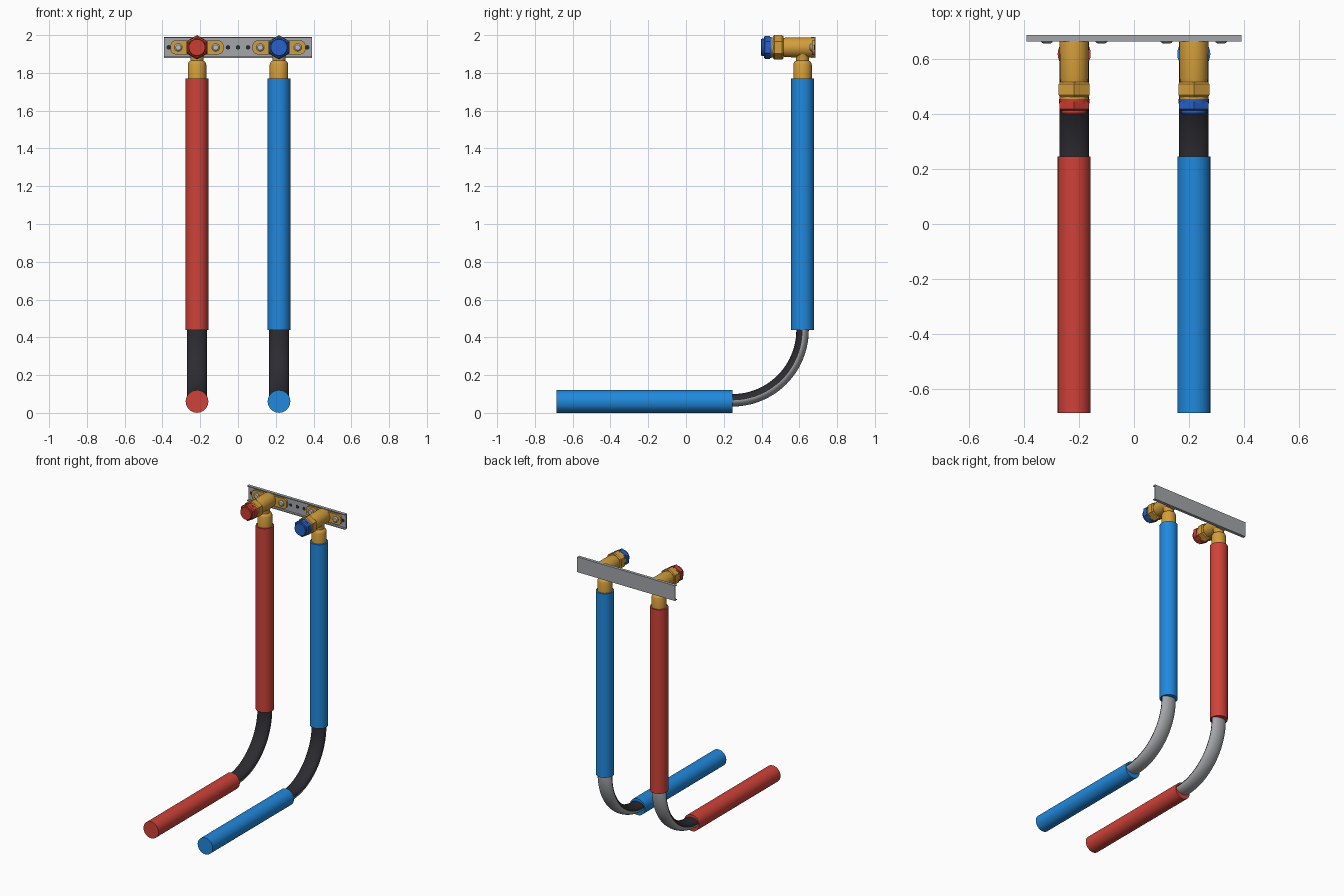
import bpy, bmesh, math
from mathutils import Matrix, Vector

if "Cube" in bpy.data.objects:
    bpy.data.objects.remove(bpy.data.objects["Cube"])


def material(name, rgb):
    m = bpy.data.materials.new(name)
    m.diffuse_color = (*rgb, 1)
    m.use_nodes = True
    m.node_tree.nodes["Principled BSDF"].inputs["Base Color"].default_value = m.diffuse_color
    return m


RED = material("red sleeve", (0.62, 0.055, 0.04))
BLUE = material("blue sleeve", (0.015, 0.25, 0.73))
PLUG_RED = material("red plug", (0.60, 0.045, 0.03))
PLUG_BLUE = material("blue plug", (0.02, 0.12, 0.58))
BRASS = material("brass", (0.65, 0.34, 0.045))
BLACK = material("black", (0.024, 0.024, 0.03))
STEEL = material("grey steel", (0.37, 0.38, 0.40))
SCREW = material("light steel", (0.52, 0.52, 0.53))

FORWARD = Matrix.Rotation(math.pi / 2, 4, 'X')   # local z -> -y
UP = Matrix.Identity(4)
TAP_Z = 1.935
PIPE_Y = 0.617
PIPE_Z = 0.0625


def finish(name, bm, mats, smooth=True):
    bmesh.ops.recalc_face_normals(bm, faces=bm.faces)
    mesh = bpy.data.meshes.new(name)
    bm.to_mesh(mesh)
    bm.free()
    ob = bpy.data.objects.new(name, mesh)
    bpy.context.collection.objects.link(ob)
    for m in mats:
        mesh.materials.append(m)
    if smooth:
        bpy.ops.object.select_all(action='DESELECT')
        ob.select_set(True)
        bpy.context.view_layer.objects.active = ob
        bpy.ops.object.shade_smooth_by_angle(angle=math.radians(35))
    return ob


def loft(bm, rings, closed=True):
    """Skin rings of points, cap both ends; returns the side faces."""
    rows = [[bm.verts.new(p) for p in ring] for ring in rings]
    n = len(rows[0])
    sides = []
    for a, b in zip(rows, rows[1:]):
        for i in range(n):
            j = (i + 1) % n
            sides.append((i, bm.faces.new((a[i], a[j], b[j], b[i]))))
    bm.faces.new(rows[0])
    bm.faces.new(rows[-1])
    return sides


def lathe(name, profile, loc, turn, mat, sides=32):
    """Solid of revolution from (radius, height) points; 6 sides gives a hex."""
    bm = bmesh.new()
    place = Matrix.Translation(loc) @ turn
    rings = []
    for r, h in profile:
        angles = [math.pi / 2 + 2 * math.pi * i / sides for i in range(sides)]
        rings.append([place @ Vector((r * math.cos(a), r * math.sin(a), h)) for a in angles])
    loft(bm, rings)
    return finish(name, bm, [mat], sides > 6)


def extrude_y(name, outline, y0, y1, mat):
    """Prism of an (x, z) outline between two y values."""
    bm = bmesh.new()
    loft(bm, [[(x, y, z) for x, z in outline] for y in (y0, y1)])
    return finish(name, bm, [mat])


def bend(name, x):
    """Flattened tube: black on the inner half, steel support on the outer half."""
    bm = bmesh.new()
    n, steps, radius = 32, 24, PIPE_Y - 0.245
    cy, cz = 0.245, PIPE_Z + 0.004 + radius
    rings = []
    for s in range(steps + 1):
        t = math.pi / 2 * s / steps
        out = Vector((0, math.sin(t), -math.cos(t)))
        ring = []
        for i in range(n):
            a = 2 * math.pi * i / n
            ring.append(Vector((x + 0.054 * math.cos(a), cy, cz))
                        + out * (radius + 0.033 * math.sin(a)))
        rings.append(ring)
    for i, face in loft(bm, rings):
        face.material_index = 1 if i < n // 2 else 0
    return finish(name, bm, [BLACK, STEEL])


def tap_set(side, x, sleeve, plug):
    # insulating sleeves and the bent pipe between them
    lathe(side + "_upper_sleeve", [(0.06, 0.44), (0.06, 1.77)], (x, PIPE_Y, 0), UP, sleeve)
    lathe(side + "_lower_sleeve", [(0.06, -0.245), (0.06, 0.685)], (x, 0, 0.0605), FORWARD, sleeve)
    bend(side + "_pipe_bend", x)
    # brass elbow: collar with neck, then the forward body
    lathe(side + "_elbow_collar",
          [(0.049, 1.765), (0.049, 1.845), (0.044, 1.858), (0.034, 1.865),
           (0.034, 1.88), (0.042, 1.91)], (x, PIPE_Y, 0), UP, BRASS)
    axis = (x, 0, TAP_Z)
    lathe(side + "_elbow_body",
          [(0.05, -0.679), (0.053, -0.66), (0.052, -0.53), (0.047, -0.505)], axis, FORWARD, BRASS)
    lathe(side + "_hex_nut",
          [(0.059, -0.515), (0.065, -0.508), (0.065, -0.468), (0.059, -0.461)],
          axis, FORWARD, BRASS, 6)
    lathe(side + "_nut_lip", [(0.053, -0.465), (0.053, -0.45)], axis, FORWARD, BRASS)
    # coloured plug with chamfered front
    lathe(side + "_plug_flange", [(0.055, -0.453), (0.055, -0.438)], axis, FORWARD, plug)
    lathe(side + "_plug_hex", [(0.061, -0.445), (0.061, -0.418), (0.053, -0.412)],
          axis, FORWARD, plug, 6)
    lathe(side + "_plug_face", [(0.046, -0.415), (0.046, -0.402), (0.043, -0.398)],
          axis, FORWARD, plug)
    # mounting ears with rounded ends, and their screws
    outline = []
    half, r, corner = 0.14, 0.037, 0.028
    for k, (sx, sz) in enumerate([(1, 1), (-1, 1), (-1, -1), (1, -1)]):
        for s in range(7):
            a = math.pi / 2 * (k + s / 6)
            outline.append((x + sx * (half - corner) + corner * math.cos(a),
                            TAP_Z + sz * (r - corner) + corner * math.sin(a)))
    extrude_y(side + "_mounting_ears", outline, 0.666, 0.679, BRASS)
    for i, dx in enumerate((-0.099, 0.099)):
        lathe(f"{side}_screw_{i + 1}", [(0.021, -0.67), (0.021, -0.661), (0.014, -0.655)],
              (x + dx, 0, TAP_Z), FORWARD, SCREW, 20)


tap_set("hot", -0.217, RED, PLUG_RED)
tap_set("cold", 0.217, BLUE, PLUG_BLUE)

# wall rail: shallow channel open to the front
top, low, back, front, t = 1.99, 1.88, 0.685, 0.663, 0.006
section = [(back, low), (back, top), (front, top), (front, top - t), (back - t, top - t),
           (back - t, low + t), (front, low + t), (front, low)]
bm = bmesh.new()
loft(bm, [[(x, y, z) for y, z in section] for x in (-0.391, 0.391)])
finish("wall_rail", bm, [STEEL], False)

# rail holes as thin dark discs
for i, x in enumerate((-0.367, -0.053, 0, 0.053, 0.367)):
    lathe(f"rail_hole_{i + 1}", [(0.012, -0.68), (0.012, -0.678)], (x, 0, TAP_Z), FORWARD, BLACK, 16)
